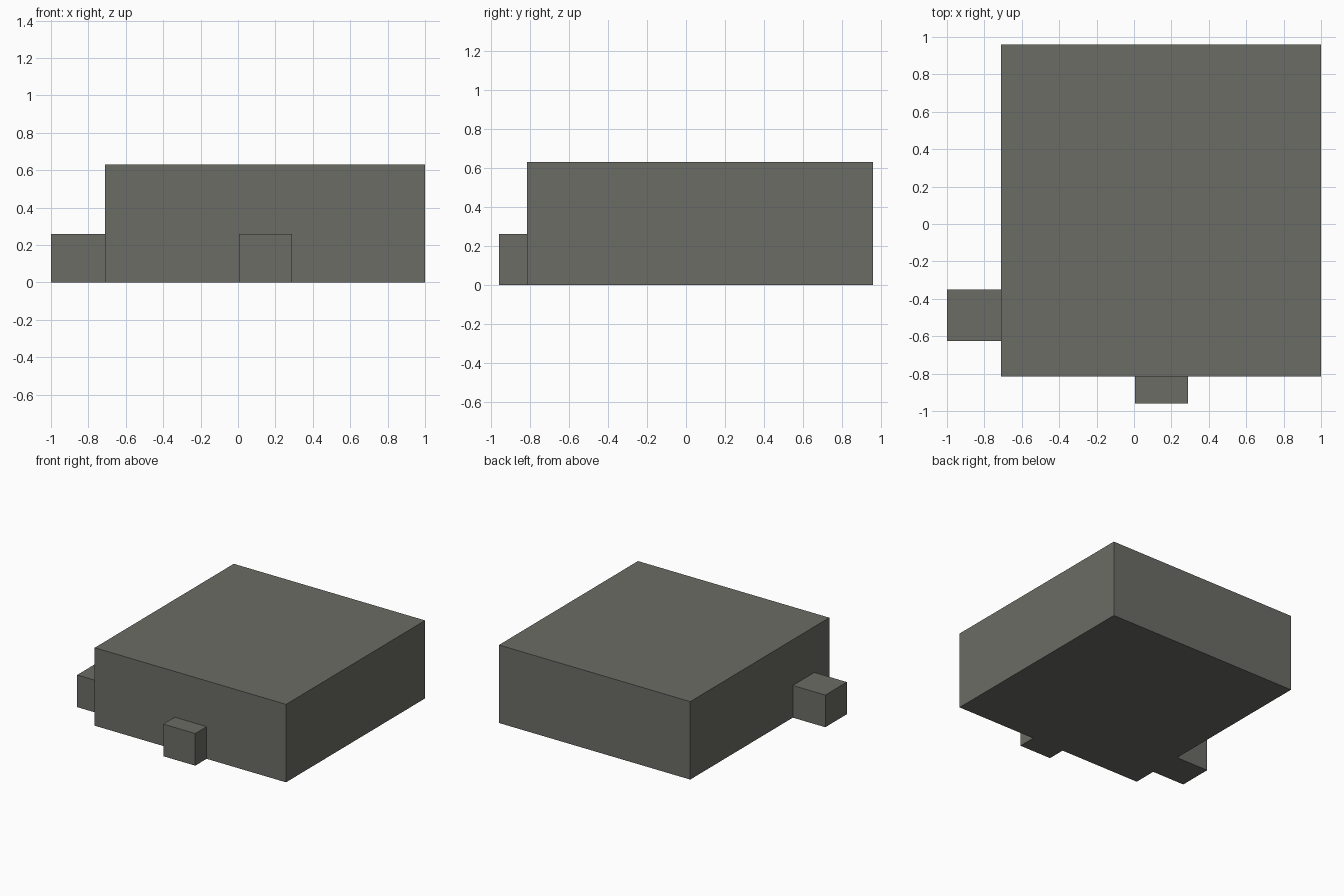
import bpy

if "Cube" in bpy.data.objects:
    bpy.data.objects.remove(bpy.data.objects["Cube"])

# One flat warm grey for the whole building
grey = bpy.data.materials.new("warm grey")
grey.diffuse_color = (0.15, 0.15, 0.133, 1.0)
grey.use_nodes = True
grey.node_tree.nodes["Principled BSDF"].inputs["Base Color"].default_value = grey.diffuse_color


def box(name, x, y, z):
    """Flat-sided box from (min, max) ranges on each axis."""
    bpy.ops.mesh.primitive_cube_add(size=1)
    ob = bpy.context.object
    ob.name = name
    for v in ob.data.vertices:
        v.co = [r[0] if c < 0 else r[1] for c, r in zip(v.co, (x, y, z))]
    ob.data.materials.append(grey)
    return ob


# Main block
box("main_block", (-0.71, 1.0), (-0.815, 0.96), (0, 0.63))
# Small annexes on the left and front walls
box("left_annex", (-1.0, -0.71), (-0.625, -0.35), (0, 0.26))
box("front_annex", (0.005, 0.29), (-0.96, -0.815), (0, 0.26))
